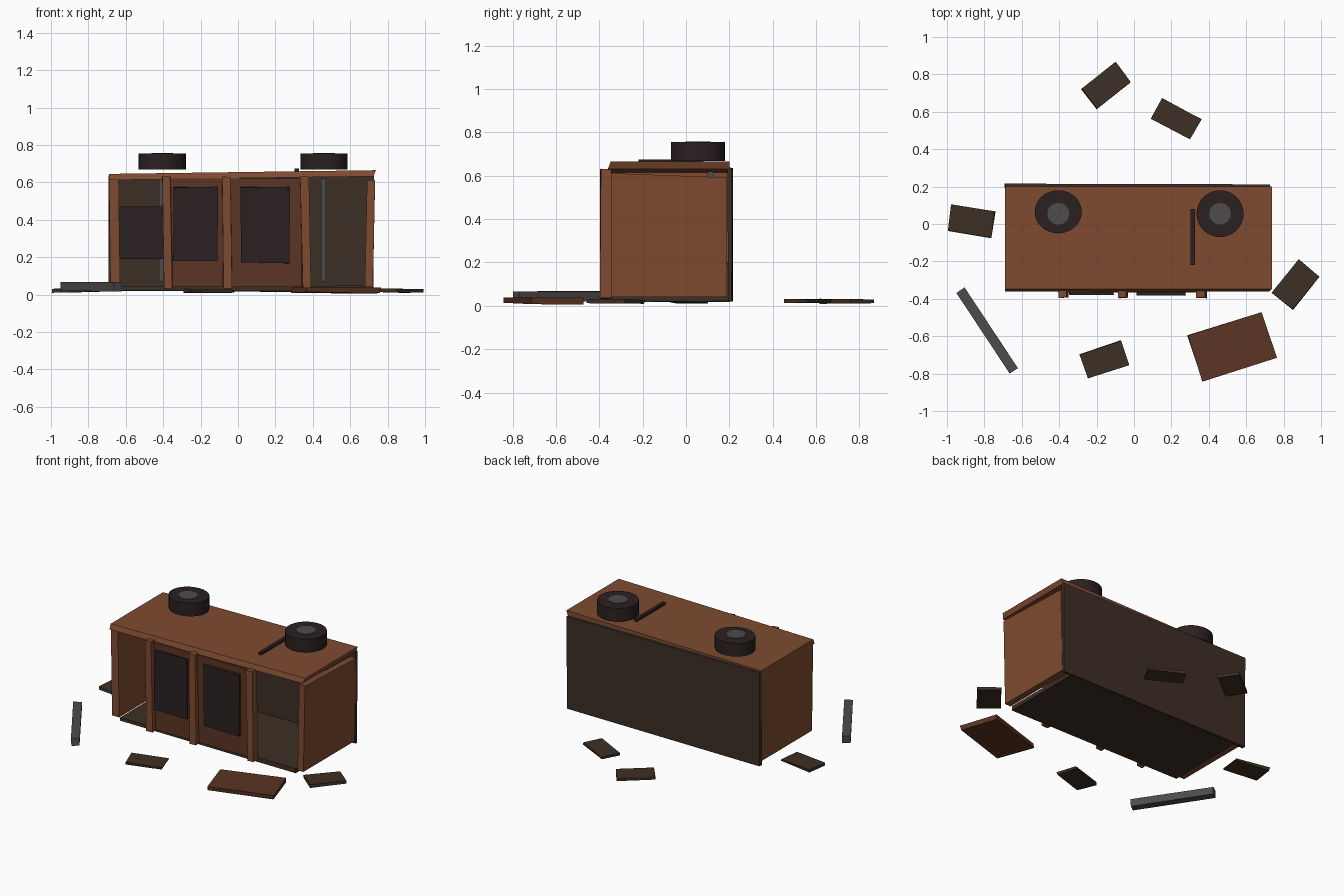
import bpy, bmesh, math, random
from mathutils import Matrix, Vector

if "Cube" in bpy.data.objects:
    bpy.data.objects.remove(bpy.data.objects["Cube"])

random.seed(4)


def material(name, rgb):
    m = bpy.data.materials.new(name)
    m.diffuse_color = (*rgb, 1)
    m.use_nodes = True
    m.node_tree.nodes["Principled BSDF"].inputs["Base Color"].default_value = m.diffuse_color
    return m


WOOD = material("warm brown wood", (0.21, 0.07, 0.03))
DOOR = material("red brown wood", (0.105, 0.035, 0.017))
DARK = material("dark brown wood", (0.047, 0.029, 0.018))
BLACK = material("charcoal", (0.024, 0.015, 0.015))
GREY = material("grey metal", (0.075, 0.07, 0.07))


def finish(name, bm, mat):
    bmesh.ops.recalc_face_normals(bm, faces=bm.faces[:])
    mesh = bpy.data.meshes.new(name)
    bm.to_mesh(mesh)
    bm.free()
    mesh.materials.append(mat)
    ob = bpy.data.objects.new(name, mesh)
    bpy.context.collection.objects.link(ob)
    return ob


def box(name, x, y, z, mat, warp=None, jitter=0.0):
    """Box from ranges; warp is a function that moves each corner."""
    bm = bmesh.new()
    bmesh.ops.create_cube(bm, size=1)
    for v in bm.verts:
        v.co = Vector([r[0] + (c + 0.5) * (r[1] - r[0]) for c, r in zip(v.co, (x, y, z))])
        if warp:
            v.co += Vector(warp(v.co))
        v.co += Vector([random.uniform(-jitter, jitter) for _ in range(3)])
    return finish(name, bm, mat)


def plank(name, cx, cy, length, width, z, angle, mat, jitter=0.004):
    ob = box(name, (-length / 2, length / 2), (-width / 2, width / 2), z, mat, jitter=jitter)
    ob.data.transform(Matrix.Translation((cx, cy, 0)) @ Matrix.Rotation(math.radians(angle), 4, 'Z'))
    return ob


# Cabinet shell, slightly warped
def top_warp(c):
    right = c.x > 0
    return (0.012 if right and c.z > 0.64 else 0, 0.012 if c.z > 0.64 and c.y < 0 else 0,
            0.014 * c.x)


box("cabinet_top", (-0.69, 0.725), (-0.36, 0.2), (0.622, 0.655), WOOD, top_warp)
box("left_side", (-0.69, -0.638), (-0.345, 0.195), (0.04, 0.615), WOOD,
    lambda c: (0.008 if c.z < 0.3 else 0, 0, 0))
box("right_side", (0.69, 0.733), (-0.345, 0.19), (0.04, 0.612), WOOD,
    lambda c: (-0.012 if c.z < 0.3 else 0, 0, -0.02 if c.z > 0.3 and c.y > 0 else 0))
box("back_panel", (-0.69, 0.725), (0.192, 0.213), (0.022, 0.635), DARK, jitter=0.003)
box("cabinet_floor", (-0.62, 0.665), (-0.345, 0.2), (0.02, 0.045), DARK, jitter=0.003)

# Front posts, leaning a little
for i, x in enumerate((-0.382, -0.065, 0.356)):
    box(f"front_post_{i + 1}", (x - 0.022, x + 0.022), (-0.395, -0.345), (0.035, 0.63), WOOD,
        lambda c: (0.01 if c.z < 0.3 else 0, 0, 0), 0.003)

# Closed doors with inset dark panels
box("left_door", (-0.365, -0.08), (-0.365, -0.345), (0.042, 0.62), DOOR)
box("right_door", (-0.045, 0.34), (-0.365, -0.345), (0.042, 0.62), DOOR)
box("left_door_panel", (-0.345, -0.11), (-0.38, -0.364), (0.18, 0.575), BLACK, jitter=0.003)
box("right_door_panel", (0.015, 0.275), (-0.38, -0.364), (0.17, 0.575), BLACK, jitter=0.003)

# Inside parts
box("inner_unit", (-0.635, -0.2), (0.0, 0.18), (0.19, 0.47), BLACK)
for i, x in enumerate((-0.41, 0.458)):
    box(f"inner_rod_{i + 1}", (x - 0.013, x + 0.013), (0.1, 0.126), (0.07, 0.62), GREY)


# Round drums on the top, each with a grey centre disc
def cylinder(name, centre, rx, ry, z, mat):
    bm = bmesh.new()
    bmesh.ops.create_cone(bm, cap_ends=True, segments=32, radius1=1, radius2=1, depth=1)
    for v in bm.verts:
        v.co = Vector((centre[0] + v.co.x * rx, centre[1] + v.co.y * ry,
                       z[0] + (v.co.z + 0.5) * (z[1] - z[0])))
    for f in bm.faces:
        f.smooth = len(f.verts) == 4
    ob = finish(name, bm, mat)
    for e in ob.data.edges:
        a, b = (ob.data.vertices[k].co.z for k in e.vertices)
        e.use_edge_sharp = abs(a - b) < 1e-5
    return ob


for side, x, ry, y in (("left", -0.405, 0.115, 0.065), ("right", 0.46, 0.125, 0.055)):
    cylinder(f"{side}_drum", (x, y), 0.126, ry, (0.668, 0.755), BLACK)
    cylinder(f"{side}_drum_disc", (x, 0.055), 0.058, 0.058, (0.75, 0.758), GREY)

# Thin arm lying on the top
box("top_arm", (0.303, 0.325), (-0.22, 0.08), (0.655, 0.675), BLACK)

# Scattered debris
for i, (x, y, length, width, a) in enumerate((
        (-0.15, 0.74, 0.23, 0.135, 37), (0.225, 0.56, 0.235, 0.125, -28),
        (-0.87, 0.015, 0.235, 0.14, -9), (0.865, -0.325, 0.225, 0.145, 50),
        (-0.16, -0.725, 0.23, 0.135, 18))):
    plank(f"wood_scrap_{i + 1}", x, y, length, width, (0.013, 0.029), a, DARK)
plank("fallen_door", 0.525, -0.655, 0.415, 0.255, (0.01, 0.035), 18, DOOR)
plank("loose_metal_bar", -0.785, -0.57, 0.515, 0.05, (0.018, 0.066), -56.5, GREY, 0.002)
